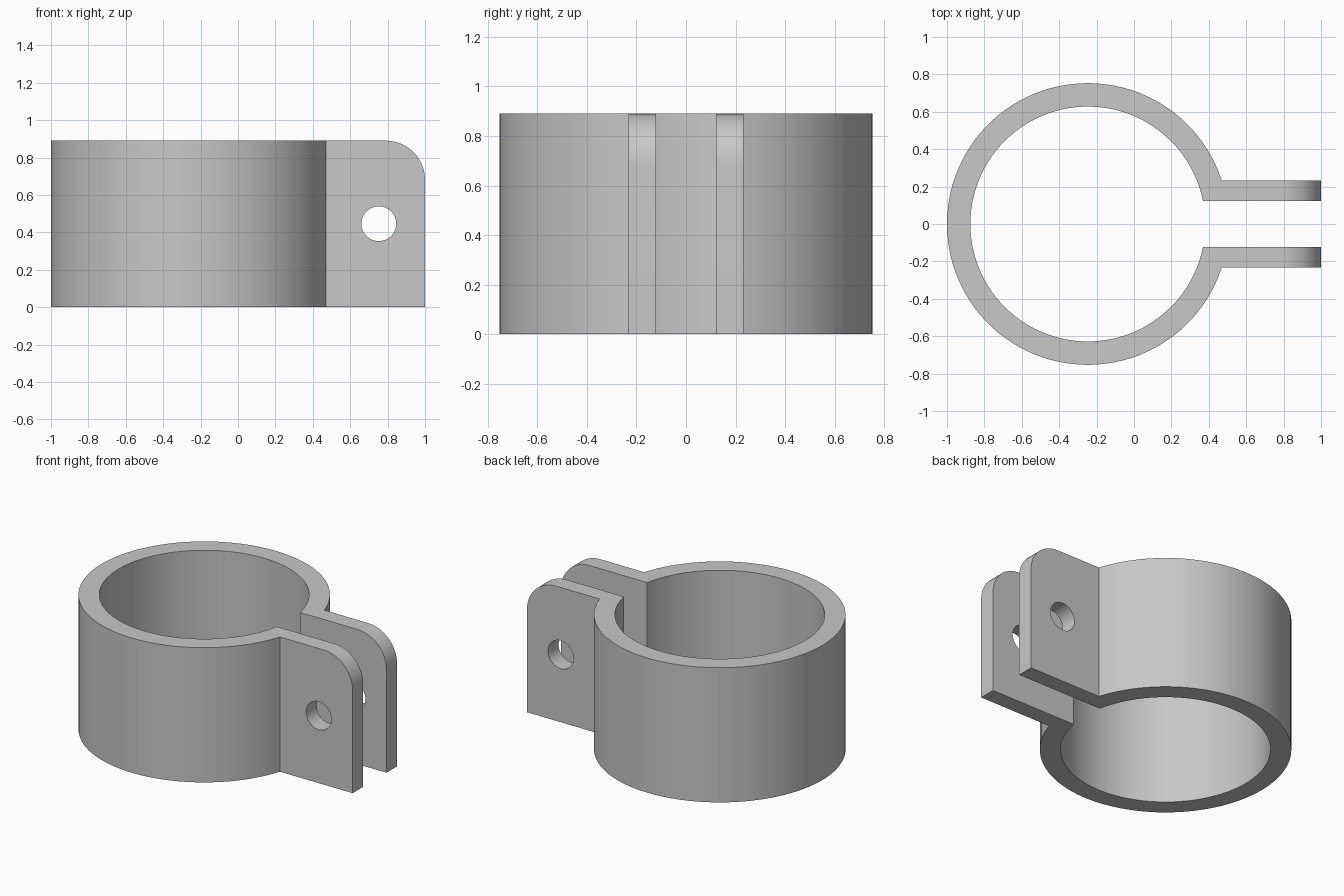
import bpy, bmesh
from math import sin, cos, asin, pi, sqrt

cube = bpy.data.objects.get("Cube")
if cube:
    bpy.data.objects.remove(cube, do_unlink=True)

HEIGHT = 0.89
CX, R_OUT, R_IN = -0.247, 0.753, 0.628
Y_IN, Y_OUT = 0.122, 0.232        # lug faces either side of the gap
CORNER, HOLE_R = 0.21, 0.093
HOLE_X, HOLE_Z = 0.753, 0.446
STEPS = 96

grey = bpy.data.materials.new("plain_grey")
grey.use_nodes = True
colour = (0.58, 0.58, 0.58, 1)
grey.diffuse_color = colour
grey.node_tree.nodes["Principled BSDF"].inputs["Base Color"].default_value = colour


def arc(radius, y_end):
    """Long way round the ring, from the back lug to the front lug."""
    a = asin(y_end / radius)
    return [(CX + radius * cos(a + (2 * pi - 2 * a) * i / STEPS),
             radius * sin(a + (2 * pi - 2 * a) * i / STEPS))
            for i in range(STEPS + 1)]


# Open ring and both lugs as one extruded outline
outline = [(1, Y_IN), (1, Y_OUT)] + arc(R_OUT, Y_OUT)
outline += [(1, -Y_OUT), (1, -Y_IN)] + arc(R_IN, Y_IN)[::-1]
bm = bmesh.new()
base = bm.faces.new([bm.verts.new((x, y, 0)) for x, y in outline])
top = bmesh.ops.extrude_face_region(bm, geom=[base])["geom"]
bmesh.ops.translate(bm, vec=(0, 0, HEIGHT),
                    verts=[v for v in top if isinstance(v, bmesh.types.BMVert)])

# Rounded upper corners of the lugs
tips = [e for e in bm.edges
        if all(v.co.x > 0.99 and v.co.z > HEIGHT / 2 for v in e.verts)
        and abs(e.verts[0].co.y - e.verts[1].co.y) < 0.2]
tips = [e for e in tips if abs(e.verts[0].co.z - e.verts[1].co.z) < 0.01]
bmesh.ops.bevel(bm, geom=tips, offset=CORNER, offset_type='OFFSET',
                segments=16, profile=0.5, affect='EDGES')
bmesh.ops.recalc_face_normals(bm, faces=bm.faces[:])
mesh = bpy.data.meshes.new("pipe_clamp")
bm.to_mesh(mesh)
bm.free()
mesh.materials.append(grey)
clamp = bpy.data.objects.new("pipe_clamp", mesh)
bpy.context.collection.objects.link(clamp)

# Bolt hole through both lugs
bpy.ops.mesh.primitive_cylinder_add(vertices=48, radius=HOLE_R, depth=1,
                                    location=(HOLE_X, 0, HOLE_Z),
                                    rotation=(pi / 2, 0, 0))
cutter = bpy.context.object
cutter.name = "bolt_hole_cutter"
cutter.hide_render = True
cutter.data.materials.append(grey)
hole = clamp.modifiers.new("bolt_hole", 'BOOLEAN')
hole.operation = 'DIFFERENCE'
hole.solver = 'EXACT'
hole.object = cutter

bpy.ops.object.select_all(action='DESELECT')
clamp.select_set(True)
bpy.context.view_layer.objects.active = clamp
bpy.ops.object.modifier_apply(modifier=hole.name)
bpy.data.objects.remove(cutter, do_unlink=True)
bpy.ops.object.shade_smooth_by_angle(angle=pi / 6)
